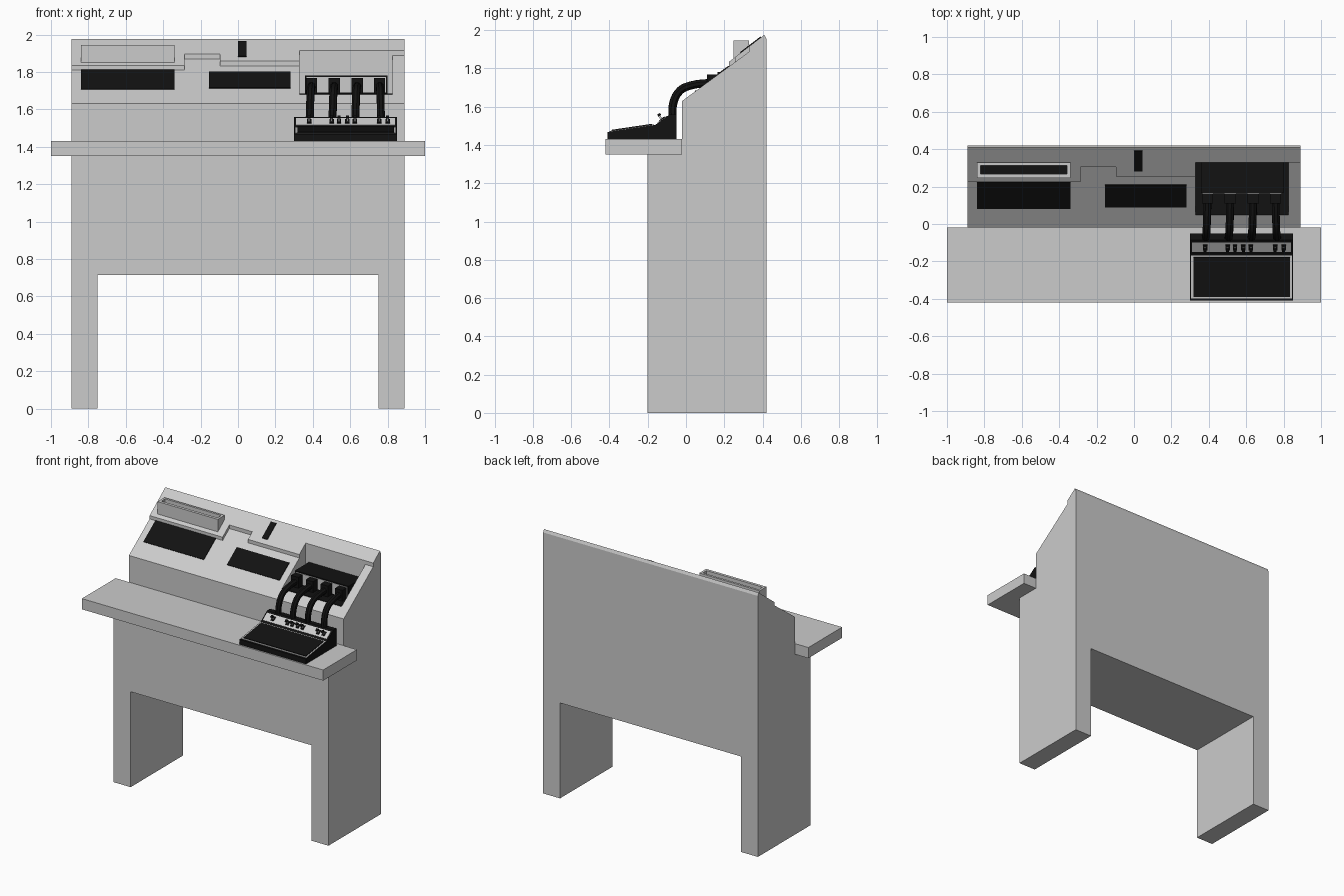
import bpy, bmesh, math
from mathutils import Vector

if "Cube" in bpy.data.objects:
    bpy.data.objects.remove(bpy.data.objects["Cube"])

black = bpy.data.materials.new("black")
black.diffuse_color = (0.006, 0.006, 0.006, 1)
black.use_nodes = True
black.node_tree.nodes["Principled BSDF"].inputs["Base Color"].default_value = black.diffuse_color


def finish(name, bm, mat=None):
    bmesh.ops.recalc_face_normals(bm, faces=bm.faces)
    me = bpy.data.meshes.new(name)
    bm.to_mesh(me)
    bm.free()
    ob = bpy.data.objects.new(name, me)
    bpy.context.collection.objects.link(ob)
    if mat:
        me.materials.append(mat)
    return ob


def prism(name, bottom, top, mat=None):
    """Solid between two matching rings of points."""
    bm = bmesh.new()
    a = [bm.verts.new(p) for p in bottom]
    b = [bm.verts.new(p) for p in top]
    n = len(a)
    bm.faces.new(a)
    bm.faces.new(b)
    for i in range(n):
        j = (i + 1) % n
        bm.faces.new((a[i], a[j], b[j], b[i]))
    return finish(name, bm, mat)


def profile(name, x0, x1, pts, mat=None):
    """Side profile (y, z) extruded along x."""
    return prism(name, [(x0, y, z) for y, z in pts], [(x1, y, z) for y, z in pts], mat)


def box(name, x0, x1, y0, y1, z0, z1, mat=None):
    return profile(name, x0, x1, [(y0, z0), (y1, z0), (y1, z1), (y0, z1)], mat)


def slab(name, x0, x1, p, q, t, mat=None):
    """Thin plate lying on the sloped line p-q (y, z), raised by t."""
    p, q = Vector(p), Vector(q)
    d = (q - p).normalized()
    n = Vector((-d.y, d.x)) * t
    s = -n.normalized() * 0.004
    return profile(name, x0, x1, [p + s, q + s, q + n, p + n], mat)


def cut(ob, *bounds):
    c = box("cutter", *bounds)
    m = ob.modifiers.new("cut", "BOOLEAN")
    m.operation, m.solver, m.object = "DIFFERENCE", "EXACT", c
    bpy.context.view_layer.objects.active = ob
    bpy.ops.object.modifier_apply(modifier=m.name)
    bpy.data.objects.remove(c)


def low(y):      # lower sloped face
    return 1.63 + 0.735 * (y + 0.02)


def high(y):     # raised sloped face
    return 1.835 + 0.763 * (y - 0.225)


# Cabinet with leg opening and connector recess
cabinet = profile("cabinet", -0.89, 0.89, [
    (-0.2, 0), (0.42, 0), (0.42, 1.955), (0.41, high(0.41)), (0.33, high(0.33)),
    (0.33, low(0.33)), (-0.02, 1.63), (-0.02, 1.35), (-0.2, 1.35)])
cut(cabinet, -0.75, 0.75, -0.5, 0.7, -0.2, 0.715)
cut(cabinet, 0.33, 0.825, 0.0, 0.33, 1.68, 2.2)

# Desk shelf
box("desk_shelf", -1, 1, -0.42, -0.02, 1.35, 1.43)

# Stepped raised panel on the slope
outline = [(-0.89, 0.225), (-0.285, 0.225), (-0.285, 0.305), (-0.095, 0.305),
           (-0.095, 0.255), (0.33, 0.255), (0.33, 0.33), (-0.89, 0.33)]
prism("raised_panel", [(x, y, low(y) - 0.002) for x, y in outline],
      [(x, y, high(y)) for x, y in outline])

# Dark screens and slot on the slope
for name, x0, x1, y0, y1, f in (("left_screen", -0.84, -0.34, 0.082, 0.225, low),
                                ("centre_screen", -0.155, 0.28, 0.092, 0.21, low),
                                ("card_slot", 0.0, 0.045, 0.285, 0.392, high)):
    slab(name, x0, x1, (y0, f(y0)), (y1, f(y1)), 0.005, black)

# Open tray at upper left
tray = box("tray", -0.84, -0.34, 0.247, 0.328, 1.85, 1.945)
cut(tray, -0.822, -0.358, 0.268, 0.312, 1.91, 2.1)
box("tray_floor", -0.822, -0.358, 0.268, 0.312, 1.905, 1.913, black)

# Connector block in the recess
box("recess_floor", 0.33, 0.825, 0.047, 0.33, 1.676, 1.684, black)
box("connector_block", 0.357, 0.80, 0.165, 0.33, 1.68, 1.78, black)
box("connector_face", 0.365, 0.792, 0.162, 0.17, 1.69, 1.772)

# Console unit on the shelf
profile("console_base", 0.30, 0.85, [
    (-0.41, 1.43), (-0.05, 1.43), (-0.05, 1.56), (-0.085, 1.56),
    (-0.16, 1.505), (-0.41, 1.468)], black)


def key_z(y):
    return 1.468 + 0.148 * (y + 0.41)


slab("keypad_rim", 0.305, 0.845, (-0.398, key_z(-0.398)), (-0.167, key_z(-0.167)), 0.003)
slab("keypad", 0.317, 0.835, (-0.388, key_z(-0.388)), (-0.177, key_z(-0.177)), 0.008, black)


def sw_z(y):
    return 1.505 + 0.733 * (y + 0.16)


slab("switch_panel", 0.31, 0.84, (-0.148, sw_z(-0.148)), (-0.098, sw_z(-0.098)), 0.003)

# Toggle switches
for i, x in enumerate((0.38, 0.50, 0.54, 0.585, 0.625, 0.755, 0.80)):
    slab(f"switch_base_{i}", x - 0.012, x + 0.012, (-0.136, sw_z(-0.136)),
         (-0.109, sw_z(-0.109)), 0.008, black)
    slab(f"switch_lever_{i}", x - 0.005, x + 0.005, (-0.129, sw_z(-0.129)),
         (-0.12, sw_z(-0.12)), 0.03)
    slab(f"switch_tip_{i}", x - 0.008, x + 0.008, (-0.146, sw_z(-0.134) + 0.027),
         (-0.132, sw_z(-0.12) + 0.027), 0.008, black)

# Hoses from the console up to plugs in the recess
for i, (top, bottom) in enumerate(((0.393, 0.383), (0.515, 0.505), (0.637, 0.627), (0.757, 0.765))):
    box(f"plug_{i}", top - 0.03, top + 0.03, 0.11, 0.165, 1.685, 1.767, black)
    cu = bpy.data.curves.new(f"hose_{i}", "CURVE")
    cu.dimensions = "3D"
    cu.bevel_depth, cu.bevel_resolution, cu.resolution_u = 0.022, 2, 4
    cu.use_fill_caps = True
    path = [(-0.07, 1.54), (-0.066, 1.62), (-0.03, 1.685), (0.03, 1.712), (0.13, 1.725)]
    sp = cu.splines.new("BEZIER")
    sp.bezier_points.add(len(path) - 1)
    for k, (y, z) in enumerate(path):
        bp = sp.bezier_points[k]
        bp.co = (bottom + (top - bottom) * k / (len(path) - 1), y, z)
        bp.handle_left_type = bp.handle_right_type = "AUTO"
    cu.materials.append(black)
    ob = bpy.data.objects.new(f"hose_{i}", cu)
    bpy.context.collection.objects.link(ob)
    bpy.ops.object.select_all(action="DESELECT")
    ob.select_set(True)
    bpy.context.view_layer.objects.active = ob
    bpy.ops.object.convert(target="MESH")
    bpy.ops.object.shade_smooth_by_angle(angle=math.radians(40))
